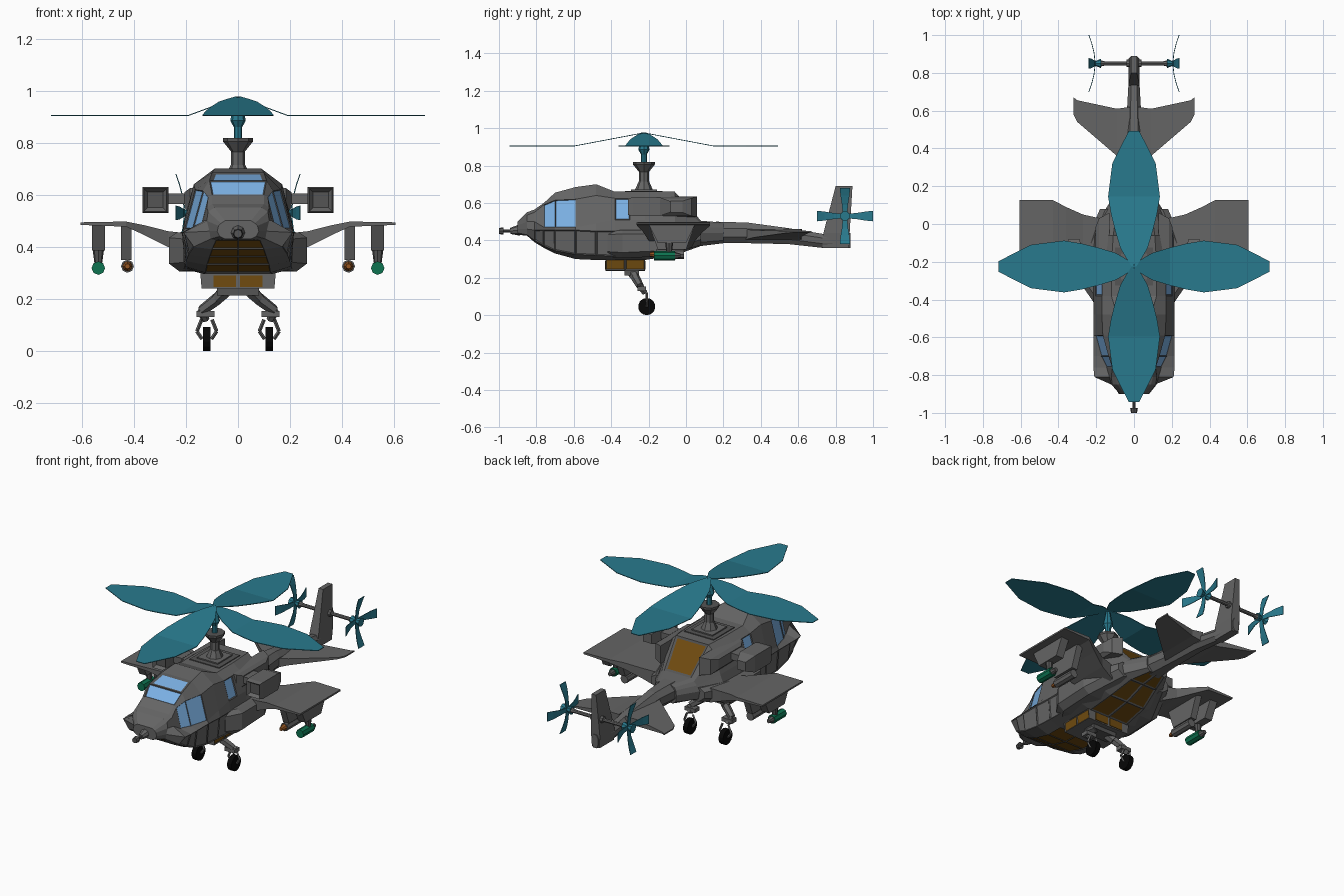
import bpy, bmesh, math
from mathutils import Matrix, Vector

if "Cube" in bpy.data.objects:
    bpy.data.objects.remove(bpy.data.objects["Cube"])


def material(name, rgb):
    m = bpy.data.materials.new(name)
    m.use_nodes = True
    m.diffuse_color = (*rgb, 1)
    m.node_tree.nodes["Principled BSDF"].inputs["Base Color"].default_value = (*rgb, 1)
    return m


GREY = material("hull grey", (.13, .13, .13))
DARK = material("frame dark grey", (.09, .09, .09))
TEAL = material("rotor teal", (.022, .195, .27))
BLUE = material("glass blue", (.2, .44, .78))
BROWN = material("glass brown", (.16, .07, .005))
BLACK = material("tyre black", (.002, .002, .002))
GREEN = material("rocket green", (.004, .17, .08))
ORANGE = material("missile orange", (.3, .09, .015))
SIDES = (("left", 1), ("right", -1))


def finish(name, bm, mats):
    bmesh.ops.recalc_face_normals(bm, faces=bm.faces)
    mesh = bpy.data.meshes.new(name)
    bm.to_mesh(mesh)
    bm.free()
    for m in mats:
        mesh.materials.append(m)
    obj = bpy.data.objects.new(name, mesh)
    bpy.context.collection.objects.link(obj)
    return obj


def loft(name, rings, mats, windows=(), depth=-.004):
    """Skin the rings; windows holds (material slot, span, segment, rim) to inset."""
    bm = bmesh.new()
    rows = [[bm.verts.new(p) for p in ring] for ring in rings]
    n = len(rows[0])
    grid = {}
    for i, (a, b) in enumerate(zip(rows, rows[1:])):
        for j in range(n):
            k = (j + 1) % n
            grid[i, j] = bm.faces.new((a[j], a[k], b[k], b[j]))
    grid["front", 0] = bm.faces.new(rows[0])
    bm.faces.new(rows[-1])
    bmesh.ops.recalc_face_normals(bm, faces=bm.faces)
    for slot, i, j, rim in windows:
        pane = grid[i, j]
        edge = bmesh.ops.inset_individual(bm, faces=[pane], thickness=rim, depth=depth)
        for f in edge["faces"]:
            f.material_index = 1
        pane.material_index = slot
    return finish(name, bm, mats)


def box(name, x, y, z, mat):
    rings = [[(x[0], v, z[0]), (x[1], v, z[0]), (x[1], v, z[1]), (x[0], v, z[1])] for v in y]
    return loft(name, rings, [mat])


def rod(name, p, q, r1, r2, mat, n=8):
    p, q = Vector(p), Vector(q)
    bm = bmesh.new()
    place = Matrix.Translation((p + q) / 2) @ (q - p).to_track_quat("Z", "Y").to_matrix().to_4x4()
    bmesh.ops.create_cone(bm, cap_ends=True, segments=n, radius1=r1, radius2=r2,
                          depth=(q - p).length, matrix=place)
    return finish(name, bm, [mat])


def blade(name, stations, thick, place, mat):
    """Stations are distance, half width, height."""
    rings = [[place @ Vector((r, a * w, h + b * thick)) for a, b in
              ((-1, -1), (1, -1), (1, 1), (-1, 1))] for r, w, h in stations]
    return loft(name, rings, [mat])


def slab(name, s, stations, mat):
    """Wing-like part: stations are x, front, back, low, high."""
    rings = [[(s * x, f, lo), (s * x, b, lo), (s * x, b, hi), (s * x, f, hi)]
             for x, f, b, lo, hi in stations]
    return loft(name, rings, [mat])


# Fuselage: half sections from keel to roof, as y followed by x and z pairs
sections = [
    (-.90, .05, .43, .07, .44, .08, .46, .075, .48, .065, .49, .05, .50),
    (-.85, .085, .425, .105, .43, .11, .46, .12, .50, .115, .535, .09, .55),
    (-.81, .10, .39, .17, .40, .21, .455, .13, .50, .12, .55, .10, .565),
    (-.76, .11, .36, .19, .37, .215, .455, .145, .47, .115, .59, .10, .60),
    (-.70, .12, .33, .20, .345, .215, .455, .175, .47, .135, .615, .11, .655),
    (-.59, .125, .30, .205, .325, .215, .455, .205, .47, .165, .62, .10, .685),
    (-.48, .13, .295, .205, .32, .215, .45, .205, .49, .17, .64, .09, .70),
    (-.38, .13, .295, .21, .315, .215, .45, .205, .51, .17, .625, .12, .66),
    (-.06, .12, .32, .20, .345, .21, .45, .19, .5, .15, .62, .11, .66),
    (.08, .09, .37, .14, .39, .15, .44, .13, .47, .11, .49, .09, .505),
    (.20, .05, .385, .07, .40, .075, .44, .07, .47, .06, .485, .04, .495),
]
sections[8:8] = [(y, *sections[7][1:]) for y in (-.30, -.22)]
rings = []
for y, *v in sections:
    half = [(v[k], y, v[k + 1]) for k in range(0, 12, 2)]
    rings.append([(0, y, v[1])] + half + [(-x, b, z) for x, b, z in reversed(half)])
windows = [(2, 3, 6, .007), (2, 4, 6, .022), (3, 10, 6, .019)]
for j in (0, 12):
    windows += [(3, i, j, .004) for i in range(1, 6)]
    windows += [(3, i, j, .013) for i in (9, 10, 11)]
for j in (4, 8):
    windows += [(2, 3, j, .004), (2, 4, j, .004), (2, 7, j, .008)]
for j in (2, 10):
    windows += [(0, i, j, .008) for i in range(2, 10)]
loft("fuselage", rings, [GREY, DARK, BLUE, BROWN], windows)

# Tail boom, fin and stabilisers
boom = []
for y, w, lo, hi in ((.16, .07, .385, .5), (.33, .05, .385, .495), (.55, .04, .38, .465),
                     (.73, .03, .36, .435), (.88, .022, .36, .44)):
    m = (hi - lo) * .3
    boom.append([(-w / 2, y, lo), (w / 2, y, lo), (w, y, lo + m), (w, y, hi - m),
                 (w / 2, y, hi), (-w / 2, y, hi), (-w, y, hi - m), (-w, y, lo + m)])
loft("tail_boom", boom, [GREY])
loft("tail_fin", [[(-w, f, z), (w, f, z), (w, b, z), (-w, b, z)] for z, f, b, w in
                  ((.36, .73, .87, .025), (.44, .735, .875, .03), (.69, .80, .89, .015))], [GREY])
for side, s in SIDES:
    slab(side + "_stabiliser", s, ((.02, .30, .62, .40, .46), (.09, .36, .61, .415, .455),
                                   (.30, .54, .655, .44, .45), (.32, .58, .67, .442, .45)), GREY)

# Gun under the nose tip
rod("gun_mount", (0, -.89, .455), (0, -.94, .45), .03, .016, GREY)
rod("gun_barrel", (0, -.93, .45), (0, -.98, .45), .008, .008, DARK)
rod("gun_muzzle", (0, -.975, .45), (0, -1, .45), .02, .016, DARK)

# Belly cabin with paned sides and ends
cabin = [[(-.145, y, .30), (-.14, y, .24), (0, y, .237), (.14, y, .24), (.145, y, .30)]
         for y in (-.43, -.325, -.22)]
loft("belly_cabin", cabin, [GREY, DARK, BROWN], [(2, i, j, .008) for i in (0, 1) for j in (0, 3)])
box("gear_mount", (-.08, .08), (-.33, -.25), (.213, .24), DARK)
for side, s in SIDES:
    x = sorted((s * .008, s * .095))
    box(side + "_cabin_front_pane", x, (-.434, -.428), (.245, .29), BROWN)
    box(side + "_cabin_rear_pane", x, (-.222, -.216), (.245, .29), BROWN)

# Roof plates and mast
for i, (w, z) in enumerate(((.10, .665), (.07, .672))):
    box(f"mast_plate_{i + 1}", (-w, w), (-.225 - w, -.225 + w), (.64, z), (DARK, GREY)[i])
for name, lo, hi, r1, r2, mat in (("mast_foot", .665, .715, .05, .028, GREY),
                                  ("mast", .715, .765, .026, .026, GREY),
                                  ("mast_collar", .765, .805, .026, .058, GREY),
                                  ("mast_cap", .805, .818, .058, .058, DARK),
                                  ("rotor_shaft", .81, .865, .016, .016, TEAL),
                                  ("rotor_hub", .86, .885, .016, .03, TEAL),
                                  ("rotor_head", .885, .968, .03, .012, TEAL)):
    rod(name, (0, -.225, lo), (0, -.225, hi), r1, r2, mat)

# Main rotor: the side pair bends nearer the hub than the fore and aft pair
outline = ((0, .012), (.05, .045), (.10, .073), (.19, .10), (.28, .122), (.37, .137),
           (.545, .115), (.718, .028))
for k in range(4):
    bend = .37 if k % 2 else .19
    place = Matrix.Translation((0, -.225, 0)) @ Matrix.Rotation(k * math.pi / 2, 4, "Z")
    blade(f"rotor_blade_{k + 1}", [(r, w, .905 + .07 * max(0, 1 - r / bend)) for r, w in outline],
          .002, place, TEAL)

# Tail rotors on a cross shaft
rod("tail_rotor_shaft", (-.2, .85, .53), (.2, .85, .53), .011, .011, GREY)
rod("tail_shaft_block", (-.04, .85, .53), (.04, .85, .53), .02, .02, GREY)
for side, s in SIDES:
    rod(side + "_tail_shaft_end", (s * .15, .85, .53), (s * .18, .85, .53), .01, .018, GREY)
    for part, a, b, r1, r2 in (("inner", .175, .205, .025, .012), ("outer", .205, .238, .012, .027)):
        rod(f"{side}_tail_hub_{part}", (s * a, .85, .53), (s * b, .85, .53), r1, r2, TEAL)
    axes = Matrix(((0, 0, s, 0), (1, 0, 0, .85), (0, 1, 0, .53), (0, 0, 0, 1)))
    for k in range(4):
        blade(f"{side}_tail_blade_{k + 1}",
              ((0, .012, .205), (.06, .016, .212), (.11, .024, .225), (.15, .028, .239)),
              .002, axes @ Matrix.Rotation(k * math.pi / 2, 4, "Z"), TEAL)

for side, s in SIDES:
    # Chamfered side sponson, rising towards the tail
    sponson = [[(s * x, y, z) for x, z in ((.12, lo), (w - .04, lo), (w, lo + .03), (w, hi - .02),
                                           (w - .03, hi), (.12, hi))]
               for y, w, lo, hi in ((-.42, .21, .31, .45), (-.34, .265, .305, .455),
                                    (-.12, .265, .315, .455), (.08, .18, .375, .46))]
    loft(side + "_sponson", sponson, [GREY])

    # Stub wing
    slab(side + "_wing", s, ((.18, -.18, .03, .36, .45), (.27, -.20, .05, .40, .46),
                             (.36, -.23, .09, .445, .483), (.43, -.26, .127, .477, .497),
                             (.605, -.265, .127, .484, .494)), GREY)

    # Engine pod with recessed intake, strut and hull fairing
    pod = [[(s * .318 + a * h, y, .58 + b * h) for a, b in ((-1, -1), (1, -1), (1, 1), (-1, 1))]
           for y, h in ((-.31, .044), (-.285, .05), (-.14, .05), (-.08, .028))]
    loft(side + "_engine_pod", pod, [GREY, GREY, DARK], [(2, "front", 0, .02)], -.02)
    x = sorted((s * .15, s * .28))
    box(side + "_engine_strut", x, (-.24, -.14), (.565, .605), GREY)
    slab(side + "_engine_fairing", s, ((.13, -.29, .06, .525, .635), (.185, -.28, .03, .53, .625),
                                       (.205, -.24, -.02, .55, .61)), GREY)

    # Underwing stores
    for part, a, b, low in (("inner", .41, .45, .35), ("outer", .512, .562, .385)):
        x = sorted((s * a, s * b))
        rings = [[(x[0], f, z), (x[1], f, z), (x[1], r, z), (x[0], r, z)]
                 for z, f, r in ((low, -.15, .0), (.488, -.2, .05))]
        loft(f"{side}_{part}_pylon", rings, [GREY])
    x = s * .425
    rod(side + "_missile", (x, -.16, .325), (x, -.01, .325), .025, .025, GREY)
    rod(side + "_missile_nose", (x, -.195, .325), (x, -.16, .325), .01, .019, ORANGE)
    x = s * .537
    rod(side + "_rocket_hanger", (x, -.09, .33), (x, -.09, .39), .014, .022, DARK)
    rod(side + "_rocket", (x, -.17, .318), (x, -.06, .318), .026, .026, GREEN)
    rod(side + "_rocket_nozzle", (x, -.06, .318), (x, -.03, .318), .02, .012, DARK)

    # Landing gear: jointed leg, fork and wheel
    path = [(.05, -.29, .23), (.08, -.27, .2), (.14, -.245, .155), (.125, -.22, .12)]
    for i, (p, q) in enumerate(zip(path, path[1:])):
        p, q = (s * p[0], *p[1:]), (s * q[0], *q[1:])
        rod(f"{side}_gear_leg_{i + 1}", p, q, .028 - i * .004, .024 - i * .004, GREY, 6)
    box(side + "_gear_knee", sorted((s * .09, s * .16)), (-.26, -.215), (.13, .153), GREY)
    for i, d in enumerate((-1, 1)):
        pts = [(s * .12 + d * w, -.21, z) for w, z in ((.02, .12), (.038, .075), (.018, .045))]
        for j in (0, 1):
            rod(f"{side}_fork_{i + 1}_{j + 1}", pts[j], pts[j + 1], .007, .007, GREY, 4)
    rod(side + "_wheel", (s * .105, -.21, .046), (s * .135, -.21, .046), .046, .046, BLACK, 14)
